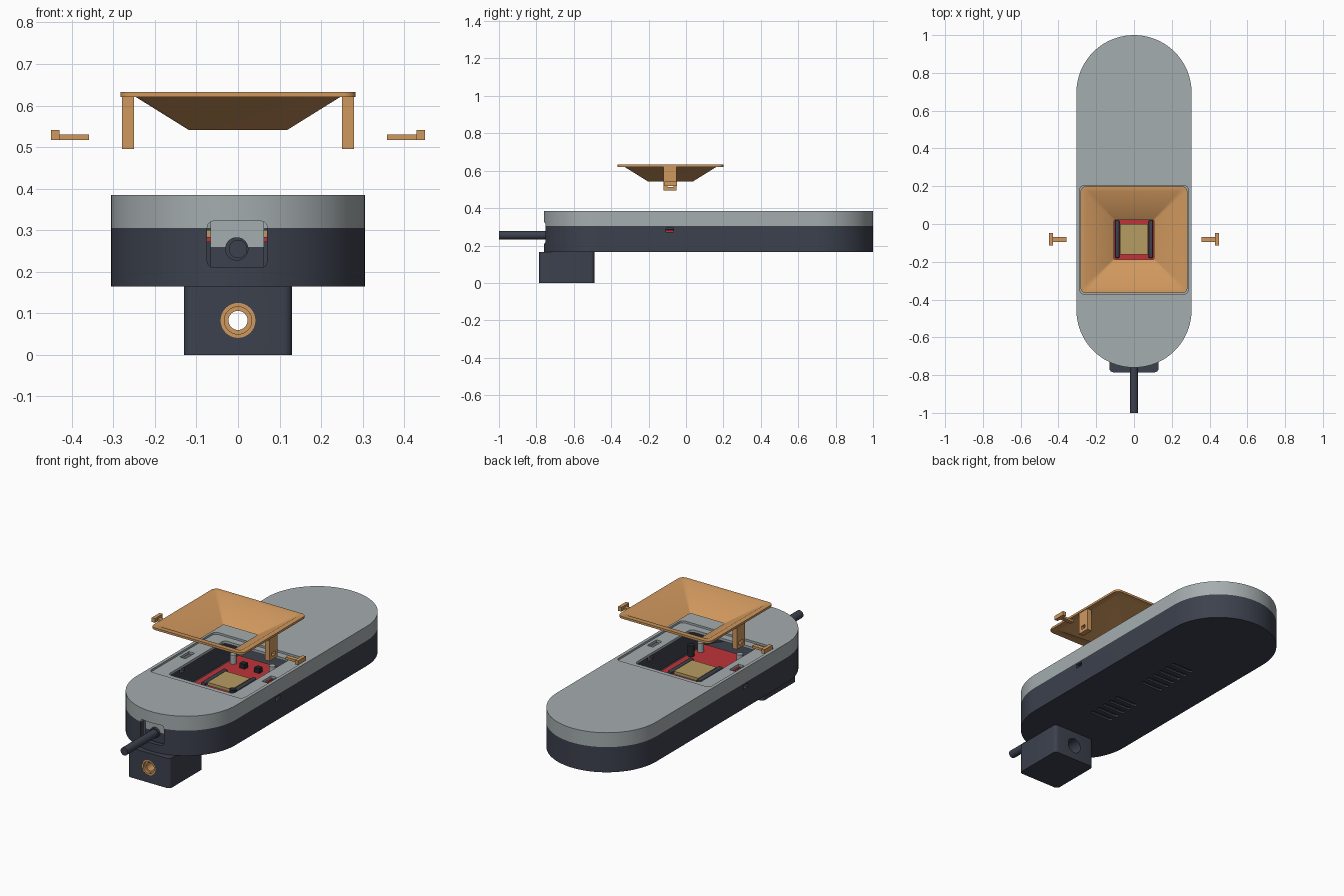
import bpy, bmesh, math
from mathutils import Matrix

if "Cube" in bpy.data.objects:
    bpy.data.objects.remove(bpy.data.objects["Cube"])


def material(name, rgb):
    m = bpy.data.materials.new(name)
    lin = [((c / 255 + 0.055) / 1.055) ** 2.4 for c in rgb]
    m.diffuse_color = (*lin, 1)
    m.use_nodes = True
    m.node_tree.nodes["Principled BSDF"].inputs["Base Color"].default_value = m.diffuse_color
    return m


GREY = material("light_grey", (165, 173, 175))
DARK = material("dark_slate", (60, 65, 77))
GOLD = material("copper", (208, 152, 94))
RED = material("board_red", (190, 52, 56))
TAN = material("sensor_tan", (182, 156, 98))
BLACK = material("black", (36, 38, 43))


def finish(name, bm, mat):
    bmesh.ops.recalc_face_normals(bm, faces=bm.faces)
    me = bpy.data.meshes.new(name)
    bm.to_mesh(me)
    bm.free()
    ob = bpy.data.objects.new(name, me)
    bpy.context.collection.objects.link(ob)
    me.materials.append(mat)
    return ob


def box(name, x0, x1, y0, y1, z0, z1, mat=DARK, bevel=0, axis=None):
    """Box by its limits; bevels all edges, or only those along one axis."""
    bm = bmesh.new()
    bmesh.ops.create_cube(bm, size=1)
    for v in bm.verts:
        v.co = ((x0 + x1) / 2 + v.co.x * (x1 - x0),
                (y0 + y1) / 2 + v.co.y * (y1 - y0),
                (z0 + z1) / 2 + v.co.z * (z1 - z0))
    if bevel:
        edges = [e for e in bm.edges if axis is None or
                 abs((e.verts[0].co - e.verts[1].co)[axis]) > 1e-5]
        bmesh.ops.bevel(bm, geom=edges, offset=bevel, segments=4,
                        profile=0.5, affect='EDGES')
    return finish(name, bm, mat)


def cylinder(name, r, start, length, axis='Z', mat=DARK, segs=32):
    bm = bmesh.new()
    bmesh.ops.create_cone(bm, cap_ends=True, segments=segs, radius1=r,
                          radius2=r, depth=length)
    bmesh.ops.translate(bm, verts=bm.verts, vec=(0, 0, length / 2))
    if axis == 'Y':
        bm.transform(Matrix.Rotation(-math.pi / 2, 4, 'X'))
    bm.transform(Matrix.Translation(start))
    return finish(name, bm, mat)


def stadium(name, r, z0, z1, mat=DARK, bevel=0):
    """Long slab with half-round ends."""
    bm = bmesh.new()
    n = 40
    pts = []
    for cy, a0 in ((0.695, 0), (-0.455, math.pi)):
        for i in range(n + 1):
            a = a0 + math.pi * i / n
            pts.append((r * math.cos(a), cy + r * math.sin(a)))
    lo = [bm.verts.new((x, y, z0)) for x, y in pts]
    hi = [bm.verts.new((x, y, z1)) for x, y in pts]
    bm.faces.new(lo[::-1])
    top = bm.faces.new(hi)
    for i in range(len(pts)):
        j = (i + 1) % len(pts)
        bm.faces.new((lo[i], lo[j], hi[j], hi[i]))
    if bevel:
        bmesh.ops.bevel(bm, geom=list(top.edges), offset=bevel, segments=5,
                        profile=0.5, affect='EDGES')
    return finish(name, bm, mat)


def cut(ob, cutters):
    bpy.context.view_layer.objects.active = ob
    for c in cutters:
        c.hide_render = True
        m = ob.modifiers.new("cut", 'BOOLEAN')
        m.operation, m.solver, m.object = 'DIFFERENCE', 'EXACT', c
        bpy.ops.object.modifier_apply(modifier=m.name)
        bpy.data.objects.remove(c)


def port_cutter():
    return box("port_cutter", -0.074, 0.07, -0.85, -0.62, 0.21, 0.322, bevel=0.015, axis=1)


# Lower housing: hollow tray with cable port, clip windows and vents
base = stadium("lower_housing", 0.305, 0.165, 0.305)
cutters = [stadium("cavity", 0.28, 0.185, 0.4), port_cutter(),
           box("clip_windows", -0.4, 0.4, -0.108, -0.068, 0.272, 0.294)]
for yc, count in ((-0.165, 5), (0.27, 6)):
    for i in range(count):
        y = yc + (i - (count - 1) / 2) * 0.05
        cutters.append(box("vent", -0.07, 0.07, y - 0.011, y + 0.011,
                           0.15, 0.175, bevel=0.0095, axis=2))
cut(base, cutters)

# Upper lid: rounded shell with flange recess, opening and tab slots
lid = stadium("upper_lid", 0.305, 0.305, 0.385, GREY, 0.02)
cutters = [stadium("lid_cavity", 0.28, 0.29, 0.36), port_cutter(),
           box("flange_recess", -0.287, 0.287, -0.372, 0.205, 0.374, 0.45,
               bevel=0.025, axis=2),
           box("opening", -0.2, 0.2, -0.33, 0.165, 0.3, 0.45,
               bevel=0.02, axis=2)]
for s in (-1, 1):
    a, b = sorted((s * 0.235, s * 0.27))
    cutters.append(box("tab_slot", a, b, -0.125, -0.045, 0.34, 0.45))
cut(lid, cutters)

# Mounting block with through hole and threaded insert
block = box("mount_block", -0.13, 0.13, -0.785, -0.49, 0, 0.165,
            bevel=0.02, axis=2)
cut(block, [cylinder("bore", 0.042, (0, -0.9, 0.083), 0.6, 'Y')])
insert = cylinder("threaded_insert", 0.042, (0, -0.784, 0.083), 0.12, 'Y', GOLD)
cut(insert, [cylinder("insert_bore", 0.023, (0, -0.9, 0.083), 0.4, 'Y'),
             cylinder("counterbore", 0.033, (0, -0.9, 0.083), 0.13, 'Y')])

# Cable and its two-part clamp
cable = cylinder("cable", 0.022, (0, -1, 0.255), 0.36, 'Y')
box("clamp_upper", -0.066, 0.062, -0.72, -0.66, 0.26, 0.345, GREY)
box("clamp_lower", -0.066, 0.062, -0.72, -0.66, 0.185, 0.26, DARK)
collar = cylinder("cable_collar", 0.028, (-0.003, -0.735, 0.255), 0.08, 'Y')

# Circuit board, sensor and components
box("circuit_board", -0.15, 0.15, -0.38, 0.22, 0.272, 0.284, RED)
box("sensor", -0.075, 0.075, -0.162, 0.0, 0.284, 0.3, TAN)
for s in (-1, 1):
    a, b = sorted((s * 0.078, s * 0.1))
    box("sensor_rail", a, b, -0.18, 0.02, 0.284, 0.302, DARK, 0.004)
    box("board_chip", s * 0.045 - 0.016, s * 0.045 + 0.016, 0.1, 0.13,
        0.284, 0.31, BLACK)
    for y in (-0.3, 0.13):
        cylinder("lid_post", 0.017, (s * 0.12, y, 0.284), 0.05, 'Z', GREY, 20)
    for y in (-0.3, 0.13):
        cylinder("board_support", 0.02, (s * 0.12, y, 0.18), 0.092, 'Z', DARK, 20)
cylinder("capacitor", 0.018, (0.13, -0.23, 0.284), 0.06, 'Z', BLACK, 20)

# Funnel: rounded square rings joined into a thin tapered wall with a flange
CY = -0.083
bm = bmesh.new()
rings = []
for half, rad, z in ((0.118, 0.008, 0.541), (0.245, 0.015, 0.62),
                     (0.283, 0.03, 0.62), (0.283, 0.03, 0.632),
                     (0.255, 0.018, 0.632), (0.105, 0.006, 0.541)):
    ring = []
    for q, (sx, sy) in enumerate(((1, 1), (-1, 1), (-1, -1), (1, -1))):
        for i in range(7):
            a = math.pi / 2 * (q + i / 6)
            ring.append(bm.verts.new((sx * (half - rad) + rad * math.cos(a),
                                      CY + sy * (half - rad) + rad * math.sin(a), z)))
    rings.append(ring)
for k, r0 in enumerate(rings):
    r1 = rings[(k + 1) % len(rings)]
    for i in range(28):
        j = (i + 1) % 28
        bm.faces.new((r0[i], r0[j], r1[j], r1[i]))
funnel = finish("funnel", bm, GOLD)

# Funnel side tabs and the clips that lock them
for s in (-1, 1):
    a, b = sorted((s * 0.25, s * 0.279))
    tab = box("funnel_tab", a, b, -0.12, -0.05, 0.495, 0.622, GOLD)
    cut(tab, [box("tab_hole", a - 0.1, b + 0.1, -0.1, -0.068, 0.514, 0.534)])
    a, b = sorted((s * 0.358, s * 0.432))
    box("clip_shaft", a, b, -0.094, -0.07, 0.517, 0.53, GOLD)
    a, b = sorted((s * 0.43, s * 0.45))
    box("clip_head", a, b, -0.115, -0.047, 0.517, 0.541, GOLD)

# Smooth shading with sharp edges kept
bpy.ops.object.select_all(action='DESELECT')
for ob in bpy.context.scene.objects:
    ob.select_set(True)
    bpy.context.view_layer.objects.active = ob
bpy.ops.object.shade_smooth_by_angle(angle=math.radians(30))
